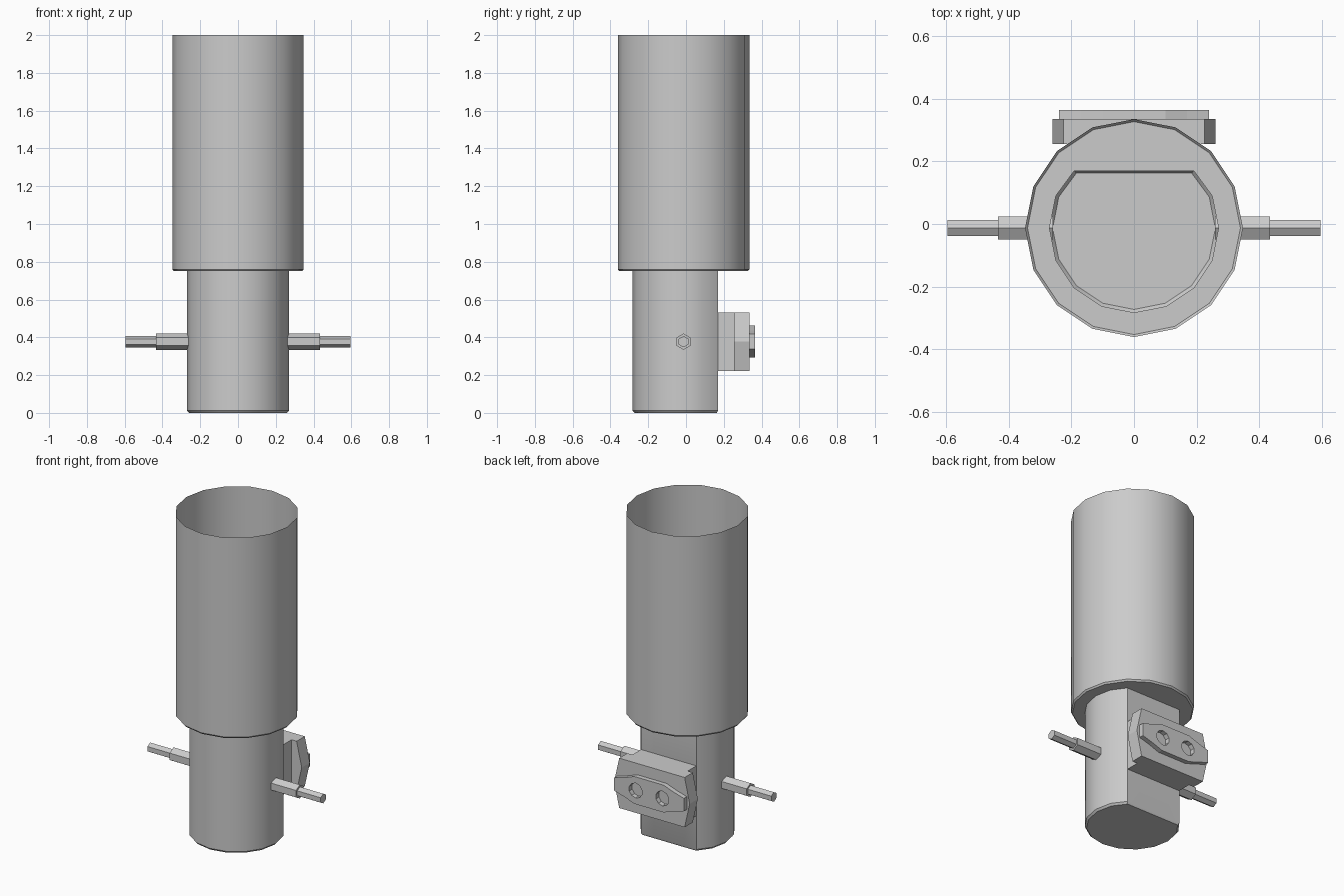
import bpy, bmesh
from math import sin, cos, pi

if "Cube" in bpy.data.objects:
    bpy.data.objects.remove(bpy.data.objects["Cube"])

CY = -0.013   # tube axis in y
PZ = 0.377    # height of pins and back block


def finish(name, bm, recalc=True):
    if recalc:
        bmesh.ops.recalc_face_normals(bm, faces=bm.faces[:])
    me = bpy.data.meshes.new(name)
    bm.to_mesh(me)
    bm.free()
    ob = bpy.data.objects.new(name, me)
    bpy.context.collection.objects.link(ob)
    return ob


def smooth(ob):
    bpy.ops.object.select_all(action='DESELECT')
    ob.select_set(True)
    bpy.context.view_layer.objects.active = ob
    bpy.ops.object.shade_smooth_by_angle(angle=0.55)


def prism(name, outline, y0, y1):
    """Extrude an (x, z) outline along y."""
    bm = bmesh.new()
    a = [bm.verts.new((x, y0, PZ + z)) for x, z in outline]
    b = [bm.verts.new((x, y1, PZ + z)) for x, z in outline]
    n = len(a)
    bm.faces.new(a)
    bm.faces.new(b[::-1])
    for i in range(n):
        bm.faces.new((a[i], b[i], b[(i + 1) % n], a[(i + 1) % n]))
    return finish(name, bm)


def mirrored(quarter):
    """Closed outline from its upper right quarter, listed right to left."""
    half = quarter + [(-x, z) for x, z in reversed(quarter)]
    return half + [(x, -z) for x, z in reversed(half) if z > 0]


# Tube shell: open at the top, stepped in, flat at the back of the lower part
def ring(bm, r, z, flat=None):
    vs = []
    for k in range(16):
        a = 2 * pi * k / 16
        y = CY + r * sin(a)
        vs.append(bm.verts.new((r * cos(a), y if flat is None else min(y, flat), z)))
    return vs


bm = bmesh.new()
rings = [ring(bm, 0.348, 2.0), ring(bm, 0.348, 0.76), ring(bm, 0.340, 0.75),
         ring(bm, 0.270, 0.75, 0.170), ring(bm, 0.270, 0.012, 0.170),
         ring(bm, 0.260, 0.0, 0.163)]
for hi, lo in zip(rings, rings[1:]):
    for k in range(16):
        j = (k + 1) % 16
        bm.faces.new((lo[k], lo[j], hi[j], hi[k]))
bm.faces.new(rings[-1][::-1])
smooth(finish("tube_body", bm, recalc=False))

# Stepped hexagonal side pins
for side, label in ((1, "right"), (-1, "left")):
    bm = bmesh.new()
    prev = None
    for x, r in ((0.258, 0.043), (0.435, 0.043), (0.435, 0.030), (0.596, 0.030)):
        cur = [bm.verts.new((side * x, CY + r * sin(k * pi / 3), PZ + r * cos(k * pi / 3)))
               for k in range(6)]
        if prev:
            for k in range(6):
                j = (k + 1) % 6
                bm.faces.new((prev[k], prev[j], cur[j], cur[k]))
        else:
            bm.faces.new(cur)
        prev = cur
    bm.faces.new(prev)
    finish("side_pin_" + label, bm)

# Back block: narrow neck and a wider plate with pointed ends
prism("block_neck", mirrored([(0.19, 0.155)]), 0.168, 0.256)
prism("block_plate", mirrored([(0.26, 0.0), (0.225, 0.155)]), 0.255, 0.335)

# Raised cover with two round holes
cover = prism("hole_cover", mirrored([(0.24, 0.04), (0.17, 0.06), (0.10, 0.085)]), 0.335, 0.364)
for x in (-0.092, 0.092):
    bpy.ops.mesh.primitive_cylinder_add(vertices=10, radius=0.046, depth=0.2,
                                        location=(x, 0.35, PZ), rotation=(pi / 2, 0, 0))
    cutter = bpy.context.object
    cutter.name = "hole_cutter"
    mod = cover.modifiers.new("hole", 'BOOLEAN')
    mod.operation = 'DIFFERENCE'
    mod.solver = 'EXACT'
    mod.object = cutter
    bpy.ops.object.select_all(action='DESELECT')
    cover.select_set(True)
    bpy.context.view_layer.objects.active = cover
    bpy.ops.object.modifier_apply(modifier=mod.name)
    bpy.data.objects.remove(cutter)
